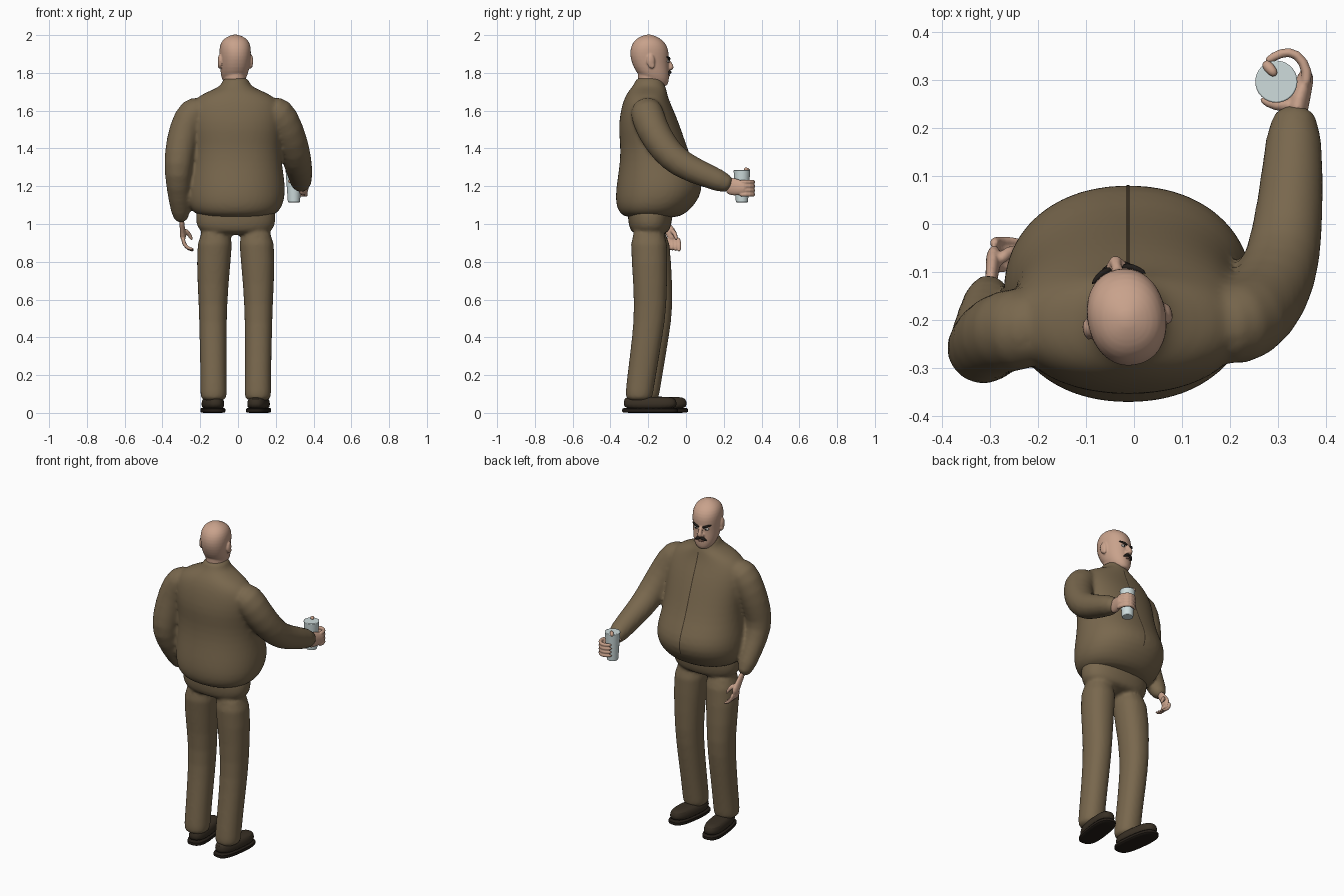
import bpy, bmesh, math
from mathutils import Vector, Matrix

if "Cube" in bpy.data.objects:
    bpy.data.objects.remove(bpy.data.objects["Cube"])


def material(name, r, g, b):
    m = bpy.data.materials.new(name)
    m.use_nodes = True
    m.diffuse_color = (r, g, b, 1)
    bsdf = m.node_tree.nodes["Principled BSDF"]
    bsdf.inputs["Base Color"].default_value = (r, g, b, 1)
    bsdf.inputs["Roughness"].default_value = 0.8
    return m


SUIT = material("olive brown cloth", 0.19, 0.137, 0.075)
SEAM = material("dark seam", 0.05, 0.035, 0.02)
SKIN = material("skin", 0.58, 0.36, 0.26)
LIP = material("lip", 0.33, 0.16, 0.12)
SHOE = material("dark shoe leather", 0.04, 0.029, 0.018)
SOLE = material("shoe sole", 0.018, 0.013, 0.009)
HAIR = material("black hair", 0.015, 0.012, 0.01)
WHITE = material("eye white", 0.7, 0.68, 0.64)
CUP = material("pale cup", 0.62, 0.72, 0.72)

MID = -0.012  # centre line of the body


def loft(bm, rings, power=2.0, n=28):
    """Closed skin through rings given as (centre, u axis, v axis)."""
    loops = []
    for c, u, v in rings:
        loop = []
        for i in range(n):
            a = math.tau * i / n
            co, si = math.cos(a), math.sin(a)
            x = math.copysign(abs(co) ** (2 / power), co)
            y = math.copysign(abs(si) ** (2 / power), si)
            loop.append(bm.verts.new(Vector(c) + u * x + v * y))
        loops.append(loop)
    for a, b in zip(loops, loops[1:]):
        for i in range(n):
            j = (i + 1) % n
            bm.faces.new((a[i], a[j], b[j], b[i]))
    bm.faces.new(loops[0][::-1])
    bm.faces.new(loops[-1])


def stack(bm, rows, cx=MID, dy=0.0, power=2.0):
    """Horizontal sections: z, half width, back y, front y."""
    loft(bm, [((cx, (b + f) / 2 + dy, z), Vector((w, 0, 0)), Vector((0, (f - b) / 2, 0)))
              for z, w, b, f in rows], power)


def tube(bm, pts, radii, up=(0, 0, 1), flat=1.0, n=16):
    pts = [Vector(p) for p in pts]
    rings = []
    for i, p in enumerate(pts):
        t = (pts[min(i + 1, len(pts) - 1)] - pts[max(i - 1, 0)]).normalized()
        side = t.cross(Vector(up)).normalized()
        rings.append((p, side * radii[i], side.cross(t) * radii[i] * flat))
    loft(bm, rings, 2.0, n)


def ball(bm, c, size):
    m = Matrix.Translation(c) @ Matrix.Diagonal((*size, 1))
    bmesh.ops.create_uvsphere(bm, u_segments=20, v_segments=12, radius=1, matrix=m)


def finish(bm, name, mat, voxel=0, smooth=4, turn=None, sub=1):
    if turn:
        bm.transform(turn)
    bmesh.ops.recalc_face_normals(bm, faces=bm.faces)
    for f in bm.faces:
        f.smooth = True
    me = bpy.data.meshes.new(name)
    bm.to_mesh(me)
    bm.free()
    ob = bpy.data.objects.new(name, me)
    bpy.context.collection.objects.link(ob)
    me.materials.append(mat)
    if sub:
        ob.modifiers.new("round", "SUBSURF").levels = sub
    if voxel:  # fuse overlapping volumes into one skin
        r = ob.modifiers.new("fuse", "REMESH")
        r.mode, r.voxel_size, r.use_smooth_shade = "VOXEL", voxel, True
        s = ob.modifiers.new("soften", "SMOOTH")
        s.factor, s.iterations = 0.5, smooth
    return ob


# Jacket: big-bellied torso with both sleeves
bm = bmesh.new()
stack(bm, [(1.03, .16, -.31, -.05), (1.055, .225, -.355, .0), (1.11, .256, -.374, .055),
           (1.18, .264, -.372, .09), (1.25, .257, -.362, .076), (1.33, .244, -.35, .035),
           (1.42, .24, -.348, .002), (1.50, .248, -.358, -.025), (1.58, .25, -.35, -.055),
           (1.645, .235, -.335, -.085), (1.69, .18, -.315, -.1), (1.72, .095, -.29, -.105),
           (1.745, .071, -.272, -.118), (1.78, .068, -.265, -.122)], power=2.15)
tube(bm, [(-.17, -.215, 1.61), (-.24, -.217, 1.6), (-.285, -.227, 1.5), (-.312, -.255, 1.37),
          (-.32, -.268, 1.27), (-.312, -.2, 1.14), (-.298, -.12, 1.0)],
     [.075, .09, .086, .08, .072, .06, .045], up=(0, 1, 0.2))
tube(bm, [(.15, -.215, 1.61), (.215, -.21, 1.6), (.262, -.18, 1.5), (.3, -.11, 1.39),
          (.318, -.03, 1.315), (.33, .1, 1.26), (.335, .26, 1.195)],
     [.075, .092, .088, .083, .076, .066, .055], up=(1, 0, 0.1))
jacket = finish(bm, "jacket", SUIT, 0.011, 5)

# Front seam laid on the jacket
bm = bmesh.new()
rows = [[bm.verts.new((MID + s * .003, .15 - .2 * k / 30, 1.1 + .62 * k / 30)) for s in (-1, 1)]
        for k in range(31)]
for a, b in zip(rows, rows[1:]):
    bm.faces.new((a[0], a[1], b[1], b[0]))
seam = finish(bm, "front_seam", SEAM, sub=0)
wrap = seam.modifiers.new("lay on cloth", "SHRINKWRAP")
wrap.target, wrap.offset, wrap.wrap_mode = jacket, 0.002, "ABOVE_SURFACE"

# Trousers: hips and two legs, one a little ahead
bm = bmesh.new()
stack(bm, [(1.14, .2, -.31, -.06), (1.04, .215, -.31, -.07), (.98, .207, -.302, -.08),
           (.94, .17, -.28, -.1)], power=2.3)
for s, dy in ((1, 0), (-1, .034)):
    legs = [(1.0, .102, .098, -.302, -.095), (.8, .119, .09, -.287, -.1),
            (.56, .121, .074, -.272, -.1), (.4, .12, .072, -.285, -.125),
            (.22, .118, .069, -.308, -.155), (.1, .117, .071, -.322, -.175),
            (.06, .117, .068, -.318, -.18)]
    loft(bm, [((MID + s * x, (b + f) / 2 + dy * min(1, (1.05 - z) * 2.5), z),
               Vector((w, 0, 0)), Vector((0, (f - b) / 2, 0))) for z, x, w, b, f in legs], 2.2)
finish(bm, "trousers", SUIT, 0.01, 4)

# Shoes with soles, toes turned out
for s, y, side in ((1, -.19, "plus_x"), (-1, -.137, "minus_x")):
    place = Matrix.Translation((MID + s * .121, y, 0)) @ Matrix.Rotation(-s * .13, 4, "Z")
    bm = bmesh.new()
    stack(bm, [(0, .056, -.142, .142), (.003, .061, -.15, .15), (.024, .061, -.15, .15),
               (.027, .056, -.142, .142)], cx=0, power=2.8)
    finish(bm, "sole_" + side, SOLE, turn=place)
    bm = bmesh.new()
    stack(bm, [(.015, .054, -.14, .14), (.05, .057, -.142, .144), (.075, .05, -.138, .136),
               (.086, .034, -.125, .115)], cx=0, power=2.6)
    finish(bm, "shoe_" + side, SHOE, turn=place)

# Head, built facing ahead and then turned slightly
TURN = (Matrix.Translation((MID - .003, -.195, 0)) @ Matrix.Rotation(.2, 4, "Z")
        @ Matrix.Translation((0, .195, 0)))
bm = bmesh.new()
stack(bm, [(1.68, .058, -.25, -.13), (1.74, .058, -.252, -.13), (1.85, .06, -.262, -.13)], cx=0)
stack(bm, [(1.728, .025, -.17, -.105), (1.738, .045, -.2, -.094), (1.77, .065, -.235, -.088),
           (1.81, .074, -.268, -.09), (1.85, .078, -.286, -.094), (1.89, .082, -.297, -.09),
           (1.93, .083, -.295, -.094), (1.962, .075, -.281, -.112), (1.985, .055, -.258, -.14),
           (1.999, .025, -.225, -.172), (2.003, .006, -.205, -.19)], cx=0, power=2.15)
tube(bm, [(0, -.1, 1.878), (0, -.083, 1.85), (0, -.07, 1.828), (0, -.088, 1.816)],
     [.008, .011, .015, .012], up=(1, 0, 0))
for s in (1, -1):
    ball(bm, (s * .013, -.085, 1.824), (.009, .012, .009))
    ball(bm, (s * .084, -.203, 1.862), (.011, .022, .037))
    ball(bm, (s * .084, -.195, 1.84), (.01, .014, .018))
finish(bm, "head", SKIN, 0.005, 3, TURN)

# Face details
for name, mat in (("eyes", WHITE), ("pupils", HAIR), ("brows", HAIR), ("moustache", HAIR),
                  ("lower_lip", LIP)):
    bm = bmesh.new()
    for s in (1, -1):
        if name == "eyes":
            ball(bm, (s * .032, -.101, 1.861), (.014, .008, .007))
        elif name == "pupils":
            ball(bm, (s * .031, -.095, 1.861), (.005, .004, .006))
        elif name == "brows":
            tube(bm, [(s * .01, -.09, 1.87), (s * .032, -.091, 1.879), (s * .058, -.113, 1.885)],
                 [.007, .007, .004])
        elif name == "moustache":
            tube(bm, [(0, -.086, 1.808), (s * .018, -.086, 1.804), (s * .036, -.097, 1.79)],
                 [.009, .01, .004])
        else:
            tube(bm, [(0, -.087, 1.787), (s * .02, -.092, 1.785)], [.006, .003])
    finish(bm, name, mat, turn=TURN)

# Lowered hand with curled fingers
bm = bmesh.new()
tube(bm, [(-.299, -.135, 1.03), (-.295, -.1, .985), (-.292, -.073, .945), (-.29, -.066, .915)],
     [.024, .024, .031, .027], up=(1, 0, 0), flat=.55)
for i in range(4):
    y = -.036 - .018 * i
    tube(bm, [(-.292, y - .005, .93), (-.288, y, .895), (-.262, y, .867), (-.232, y, .857 + .004 * i)],
         [.011, .011, .01, .006], up=(0, 1, 0))
tube(bm, [(-.285, -.08, .97), (-.258, -.055, .948), (-.241, -.05, .91)], [.014, .012, .007], up=(0, 1, 0))
finish(bm, "lowered_hand", SKIN, 0.004, 2)

# Raised hand wrapped round the cup
bm = bmesh.new()
tube(bm, [(.335, .21, 1.205), (.342, .26, 1.195), (.357, .3, 1.19), (.358, .32, 1.19)],
     [.024, .024, .018, .015], flat=2.0)
for i in range(4):
    z = 1.222 - .022 * i
    tube(bm, [(.352, .28, z), (.365, .315, z), (.34, .358, z), (.305, .358, z), (.27, .335, z)],
         [.012, .012, .011, .011, .008])
tube(bm, [(.335, .25, 1.215), (.295, .243, 1.222), (.26, .262, 1.228)], [.014, .012, .008])
finish(bm, "raised_hand", SKIN, 0.004, 2)

# Tapered cup with a small tip standing in its top
bm = bmesh.new()
bmesh.ops.create_cone(bm, cap_ends=True, segments=32, radius1=.032, radius2=.044, depth=.17,
                      matrix=Matrix.Translation((.296, .296, 1.2)))
cup = finish(bm, "cup", CUP, sub=0)
bev = cup.modifiers.new("rim", "BEVEL")
bev.width, bev.segments, bev.limit_method = .003, 2, "ANGLE"
bm = bmesh.new()
tube(bm, [(.27, .338, 1.278), (.282, .324, 1.288), (.296, .308, 1.292)], [.008, .013, .007])
finish(bm, "thumb_tip", SKIN)

# Keep hard edges crisp on shoes and cup
bpy.ops.object.select_all(action="DESELECT")
for ob in bpy.context.collection.objects:
    if ob.type == "MESH" and ob.name.startswith(("cup", "sole", "shoe")):
        ob.select_set(True)
        bpy.context.view_layer.objects.active = ob
bpy.ops.object.shade_smooth_by_angle(angle=math.radians(40))
